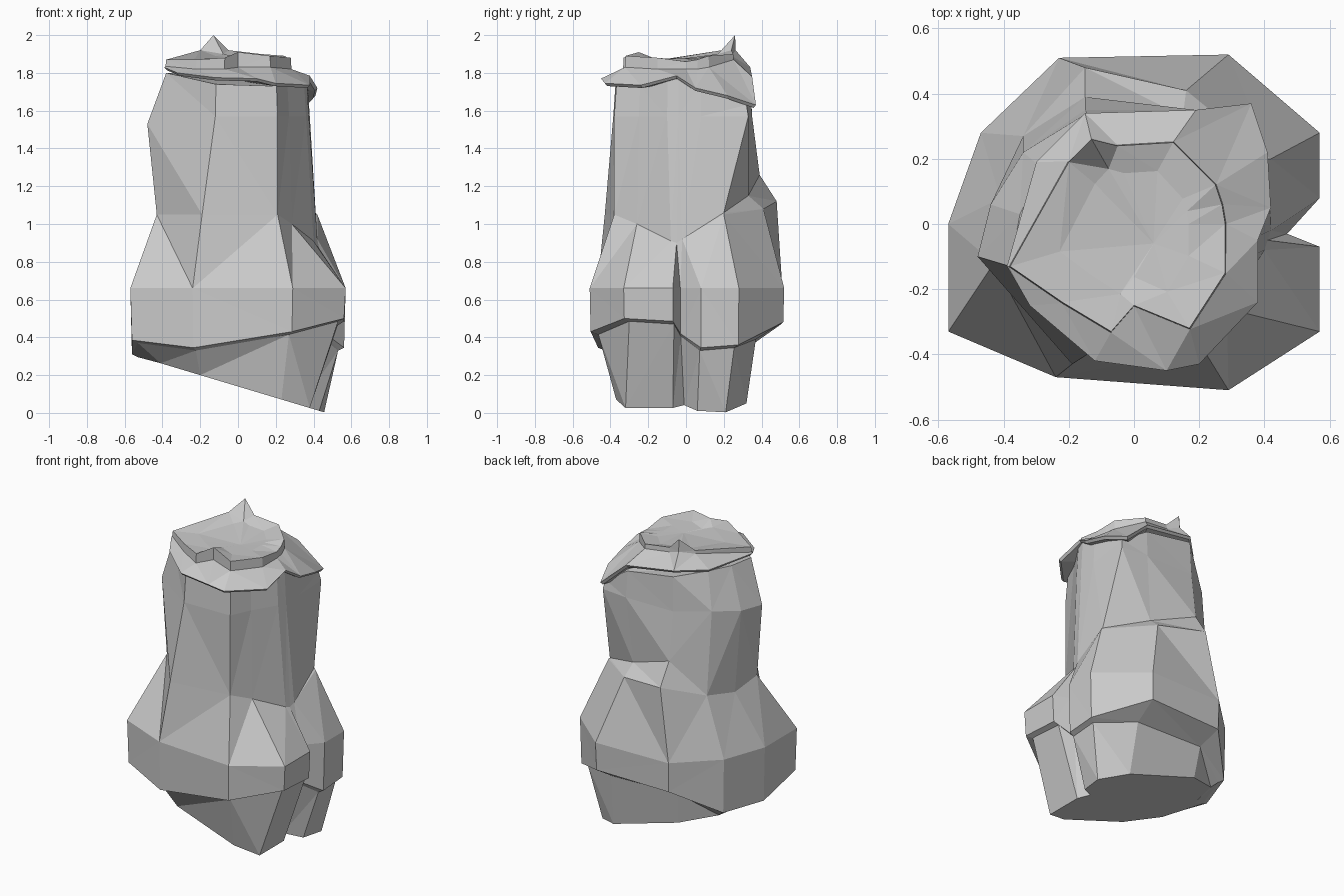
import bpy, bmesh


def loft(name, rings, top_centre=None, bottom_centre=None):
    """Skin a stack of equal-length rings, then close both ends."""
    bm = bmesh.new()
    loops = [[bm.verts.new(p) for p in ring] for ring in rings]
    n = len(rings[0])
    for a, b in zip(loops, loops[1:]):
        for i in range(n):
            j = (i + 1) % n
            bm.faces.new((a[i], a[j], b[j], b[i]))
    for loop, centre in ((loops[0], bottom_centre), (loops[-1], top_centre)):
        if centre is None:
            bm.faces.new(loop)
        else:
            c = bm.verts.new(centre)
            for i in range(n):
                bm.faces.new((loop[i], loop[(i + 1) % n], c))
    bmesh.ops.remove_doubles(bm, verts=bm.verts, dist=0.001)
    bmesh.ops.triangulate(bm, faces=bm.faces)
    bmesh.ops.recalc_face_normals(bm, faces=bm.faces)
    mesh = bpy.data.meshes.new(name)
    bm.to_mesh(mesh)
    bm.free()
    ob = bpy.data.objects.new(name, mesh)
    bpy.context.collection.objects.link(ob)
    return ob


def at(plan, heights, sx=1.0, sy=1.0):
    """Place a plan outline at one height or a height per corner."""
    if not isinstance(heights, (list, tuple)):
        heights = [heights] * len(plan)
    return [(x * sx, y * sy, z) for (x, y), z in zip(plan, heights)]


# Plan of the wide base, with the cleft on the right side
base_plan = [(-.57, -.33), (-.24, -.47), (.29, -.51), (.57, -.33),
             (.57, -.07), (.47, -.03), (.57, .08), (.57, .28),
             (.29, .52), (-.23, .51), (-.47, .28), (-.57, 0)]

# Tilted lower edge of the belt, undercut, and sloping underside
belt_z = [.385, .345, .43, .5, .485, .42, .345, .36, .48, .47, .31, .31]
belt = at(base_plan, belt_z, .985, .99)
undercut = at(base_plan, [z - .015 for z in belt_z], .93, .91)
undercut[8:10] = [(.28, .37, .39), (-.2, .37, .40)]
foot_plan = [(-.41, -.23), (-.20, -.34), (.23, -.37), (.38, -.32),
             (.38, -.07), (.33, -.01), (.43, .06), (.456, .21),
             (.30, .32), (-.18, .34), (-.40, .23), (-.47, 0)]
foot = [(x, y, max(.14 - .3 * x, .003)) for x, y in foot_plan]

# Shoulder with the ledge on the back right
shoulder = [(-.43, -.12, 1.05), (-.19, -.43, 1.05), (.21, -.38, 1.05),
            (.285, -.26, 1.0), (.40, -.08, .91), (.41, -.05, .90),
            (.42, -.02, .92), (.42, .20, 1.05), (.16, .41, 1.08),
            (-.15, .48, 1.12), (-.34, .27, 1.04), (-.41, .08, 1.01)]
column_foot = list(shoulder)
column_foot[7:10] = [(.41, .20, 1.06), (.15, .33, 1.15), (-.15, .39, 1.26)]

# Upright column, pinched in below the cap
column_plan = [(-.48, -.10), (-.12, -.385), (.21, -.38), (.27, -.25),
               (.36, -.10), (.375, -.04), (.38, .08), (.37, .33),
               (.19, .35), (-.15, .35), (-.34, .22), (-.44, .06)]
column_mid = at(column_plan, [1.53] + [1.57] * 10 + [1.54])
column_top = at(column_plan, [1.80, 1.74, 1.73, 1.73, 1.76, 1.77,
                              1.74, 1.63, 1.74, 1.79, 1.80, 1.80], .97, .97)
column_top[0] = (-.38, -.13, 1.80)
column_top[10:] = [(-.28, .17, 1.80), (-.35, .03, 1.80)]

loft("rock_column", [foot, undercut, belt, at(base_plan, .66),
                     shoulder, column_foot, column_mid, column_top])

# Thin overhanging cap with a stepped slab and a small peak
rim_plan = [(-.39, -.13), (-.32, -.25), (-.12, -.42), (.10, -.45),
            (.20, -.43), (.38, -.24), (.38, -.05), (.42, .05),
            (.41, .22), (.36, .37), (.19, .35), (-.15, .34), (-.30, .19)]
rim_z = [1.83, 1.80, 1.775, 1.77, 1.745, 1.735, 1.785, 1.72, 1.68, 1.63,
         1.78, 1.83, 1.82]
slab_plan = [(-.38, -.13), (-.22, -.24), (-.07, -.33), (0, -.25),
             (.17, -.32), (.28, -.15), (.28, 0), (.27, .06), (.25, .12),
             (.12, .25), (-.05, .24), (-.13, .26), (-.20, .19)]
slab_z = [1.87, 1.87, 1.88, 1.91, 1.89, 1.88, 1.86, 1.87, 1.89, 1.90,
          1.92, 2.0, 1.92]
step_z = [1.835, 1.82, 1.82, 1.83, 1.83, 1.82, 1.82, 1.82, 1.83, 1.87,
          1.89, 1.92, 1.90]
slab_floor = at(slab_plan, [1.875] * 9 + [1.88, 1.89, 1.90, 1.89], .6, .65)
loft("rock_cap", [at(rim_plan, [z - .015 for z in rim_z], .97, .97),
                  at(rim_plan, rim_z), at(slab_plan, step_z, 1.01, 1.01),
                  at(slab_plan, slab_z), slab_floor],
     top_centre=(.06, -.06, 1.87), bottom_centre=(0, 0, 1.76))
